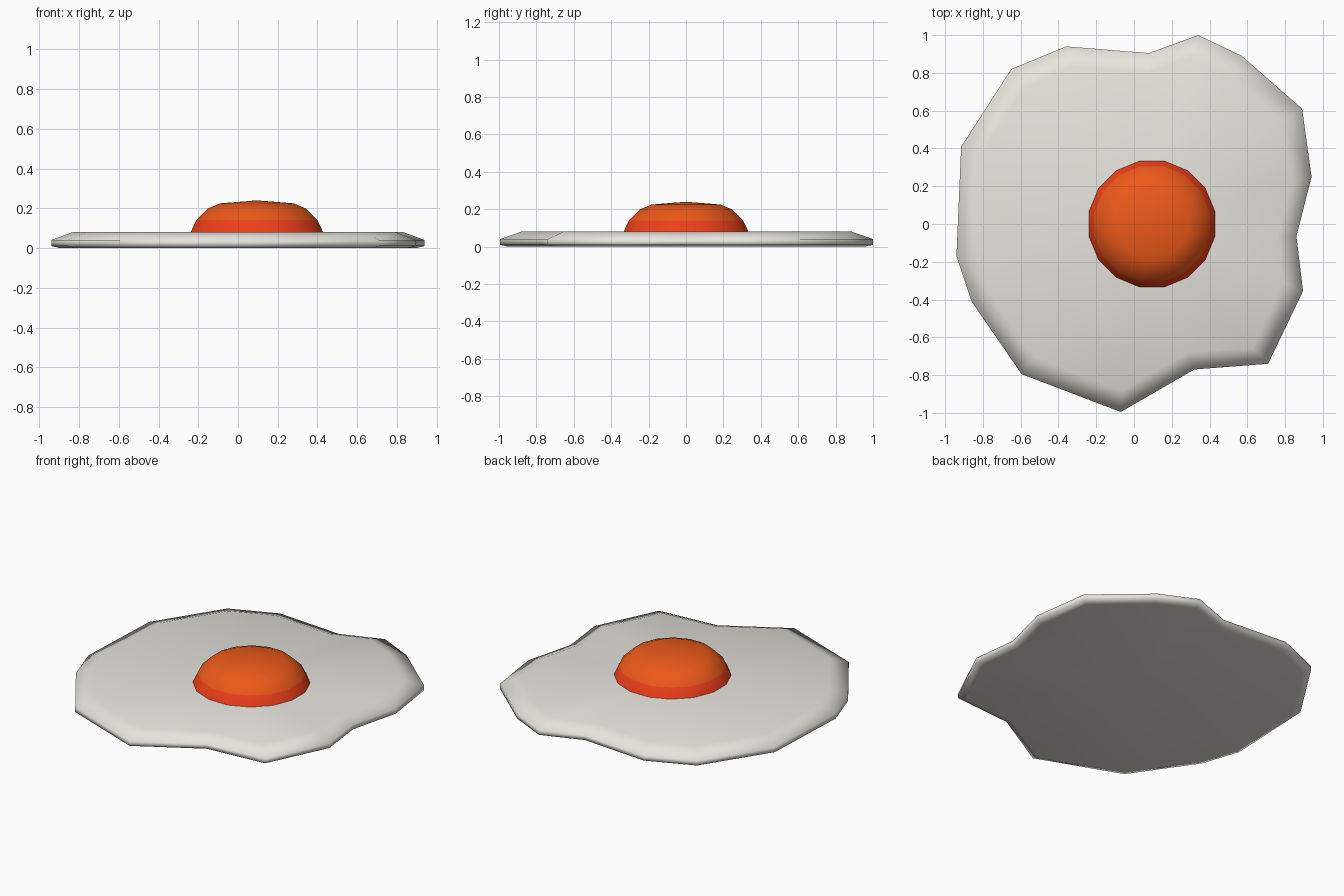
import bpy, bmesh, math

if "Cube" in bpy.data.objects:
    bpy.data.objects.remove(bpy.data.objects["Cube"])

def material(name, rgb):
    m = bpy.data.materials.new(name)
    m.diffuse_color = (*rgb, 1)
    m.use_nodes = True
    m.node_tree.nodes["Principled BSDF"].inputs["Base Color"].default_value = m.diffuse_color
    return m

def stacked(name, rings, bottom, top, mats):
    """Skin a list of equal-length rings, closing each end with a centre fan."""
    bm = bmesh.new()
    loops = [[bm.verts.new(p) for p in ring] for ring in rings]
    n = len(loops[0])
    for level, (a, b) in enumerate(zip(loops, loops[1:])):
        for i in range(n):
            j = (i + 1) % n
            f = bm.faces.new((a[i], a[j], b[j], b[i]))
            f.material_index = 1 if level == 0 and len(mats) > 1 else 0
    for ring, tip, flip in ((loops[0], bottom, True), (loops[-1], top, False)):
        if tip is None:
            continue
        c = bm.verts.new(tip)
        for i in range(n):
            a, b = ring[i], ring[(i + 1) % n]
            bm.faces.new((b, a, c) if flip else (a, b, c))
    me = bpy.data.meshes.new(name)
    bm.to_mesh(me)
    bm.free()
    for m in mats:
        me.materials.append(m)
    for p in me.polygons:
        p.use_smooth = True
    ob = bpy.data.objects.new(name, me)
    bpy.context.collection.objects.link(ob)
    return ob

# Egg white: irregular outline, thin slab with a chamfered upper rim
outline = [(.34, 1), (.08, .905), (-.36, .94), (-.65, .82), (-.915, .41),
           (-.94, -.17), (-.86, -.41), (-.595, -.795), (-.07, -.995),
           (.32, -.77), (.71, -.74), (.895, -.355), (.86, -.065),
           (.94, .25), (.89, .61), (.57, .89)]
levels = [(.955, 0), (1, .01), (1, .04), (.885, .08)]
stacked("egg_white", [[(x * s, y * s, z) for x, y in outline] for s, z in levels],
        (0, 0, 0), (.05, 0, .08), [material("white", (.8, .78, .72))])

# Yolk: low sixteen-sided dome with a redder lower band
cx, sides = .095, 16
profile = [(.341, .078), (.311, .14), (.25, .2), (.187, .225)]
angles = [(i + .5) * math.tau / sides for i in range(sides)]
stacked("yolk", [[(cx + r * math.cos(a), r * math.sin(a), z) for a in angles]
                 for r, z in profile],
        None, (cx, 0, .24),
        [material("yolk_orange", (.85, .1, .01)), material("yolk_rim", (.85, .05, .01))])
